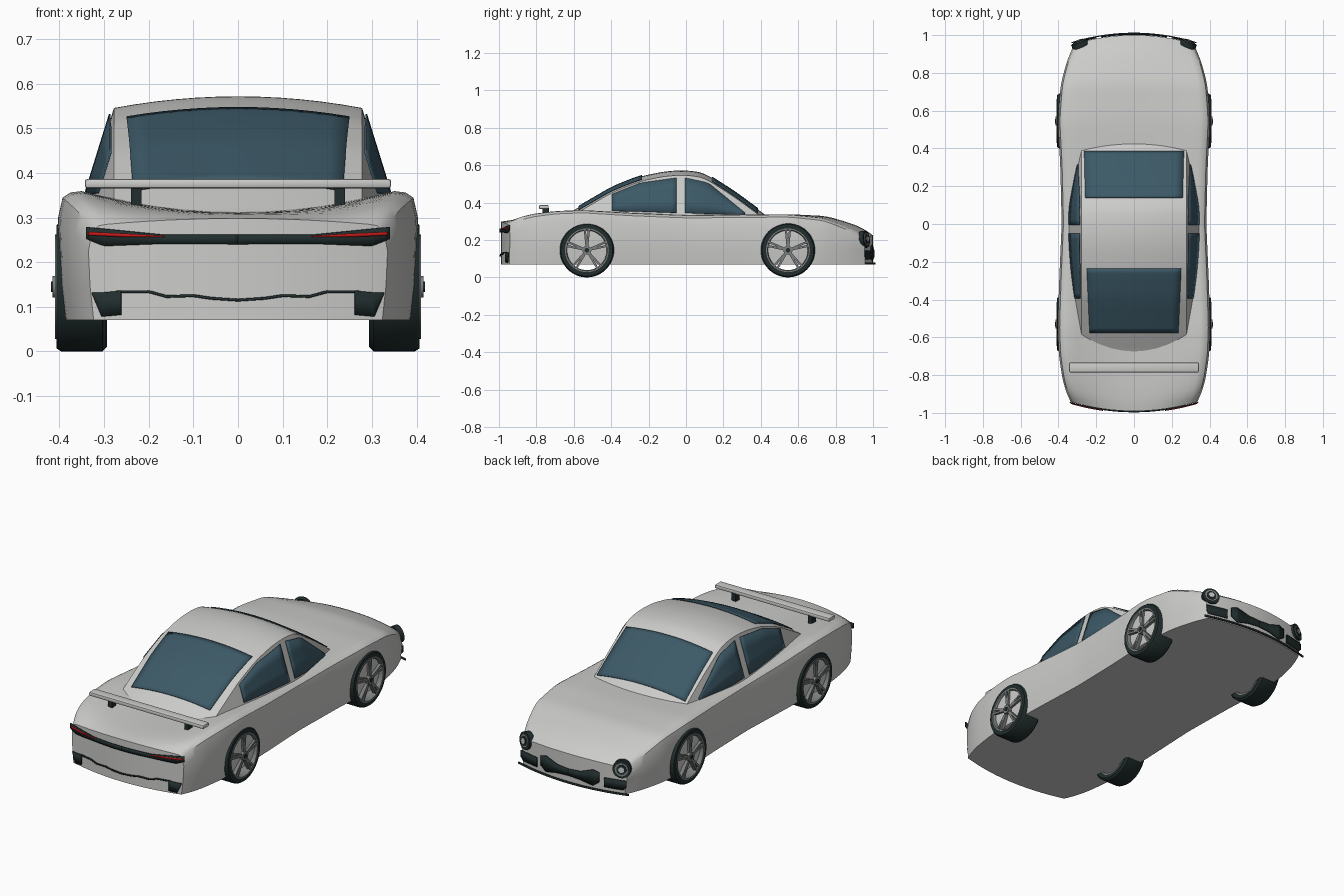
import bpy, bmesh, math
from mathutils import Matrix, Vector

if "Cube" in bpy.data.objects:
    bpy.data.objects.remove(bpy.data.objects["Cube"], do_unlink=True)


def material(name, r, g, b):
    m = bpy.data.materials.new(name)
    m.use_nodes = True
    m.diffuse_color = (r, g, b, 1)
    m.node_tree.nodes["Principled BSDF"].inputs["Base Color"].default_value = (r, g, b, 1)
    return m


PAINT = material("silver paint", .6, .6, .59)
GLASS = material("tinted glass", .045, .1, .135)
BLACK = material("black trim", .015, .026, .026)
RED = material("red lamp", .55, .01, .01)
RIM = material("rim metal", .2, .21, .21)
LENS = material("lamp lens", .55, .56, .56)


def finish(name, bm, mat, thick=0, angle=35):
    bmesh.ops.remove_doubles(bm, verts=bm.verts, dist=1e-5)
    bmesh.ops.recalc_face_normals(bm, faces=bm.faces)
    me = bpy.data.meshes.new(name)
    bm.to_mesh(me)
    bm.free()
    me.materials.append(mat)
    ob = bpy.data.objects.new(name, me)
    bpy.context.collection.objects.link(ob)
    if thick:
        mod = ob.modifiers.new("thickness", "SOLIDIFY")
        mod.thickness, mod.offset = thick, 0
    bpy.ops.object.select_all(action="DESELECT")
    ob.select_set(True)
    bpy.context.view_layer.objects.active = ob
    bpy.ops.object.shade_smooth_by_angle(angle=math.radians(angle))
    return ob


def add_grid(bm, rows):
    vs = [[bm.verts.new(p) for p in row] for row in rows]
    for a, b in zip(vs, vs[1:]):
        for i in range(len(a) - 1):
            bm.faces.new((a[i], a[i + 1], b[i + 1], b[i]))


def grid(name, rows, mat, thick=0):
    bm = bmesh.new()
    add_grid(bm, rows)
    return finish(name, bm, mat, thick)


def lerp_table(table, t):
    for a, b in zip(table, table[1:]):
        if t <= b[0]:
            break
    f = (t - a[0]) / (b[0] - a[0])
    return [p + (q - p) * f for p, q in zip(a[1:], b[1:])]


def smooth_table(table, t):
    # average over a short window rounds the joints of the profile
    k = [lerp_table(table, min(max(t + d, table[0][0]), table[-1][0])) for d in (-.03, 0, .03)]
    return [sum(c) / 3 for c in zip(*k)]


def span(a, b, n):
    return [a + (b - a) * i / n for i in range(n + 1)]


# Body: half width, shoulder height and centre height along the length
BODY = [(-.99, .335, .285, .298), (-.95, .352, .312, .305), (-.85, .378, .338, .31),
        (-.7, .398, .355, .312), (-.55, .404, .36, .315), (-.3, .396, .345, .32),
        (0, .383, .333, .32), (.3, .39, .335, .33), (.55, .403, .338, .338),
        (.75, .388, .318, .328), (.88, .358, .272, .29), (.95, .335, .245, .262),
        (1, .315, .215, .225)]
FLOOR = .07


def bowed(s, x):
    return s - math.copysign(.05 * abs(s) ** 6 * (x / .33) ** 2, s)


def section(s):
    w, zs, zc = smooth_table(BODY, s) if abs(s) < .97 else lerp_table(BODY, s)
    half = [(.965 * w, FLOOR), (.99 * w, .15), (w, zs - .06), (.975 * w, zs - .015), (.93 * w, zs - .003)]
    for u in (.87, .75, .6, .45, .3, .15, 0):
        half.append((u * w, zc + (zs - zc) * (u / .87) ** 2))
    low = [(min(x, .965 * w - .001 * j), FLOOR) for j, (x, z) in enumerate(half)]
    chains = []
    for h in (half, low):
        full = h + [(-x, z) for x, z in h[-2::-1]]
        chains.append([(x, bowed(s, x), z) for x, z in full])
    return chains


bm = bmesh.new()
stations = [section(s) for s in span(-.99, 1, 64)]
for k in (0, 1):
    add_grid(bm, [st[k] for st in stations])
for end in (0, -1):
    add_grid(bm, stations[end])
finish("body", bm, PAINT)

# Cabin: centre line height; the side walls lean in to a fixed roof edge
ROOF = [(-.71, .29), (-.575, .375), (-.395, .48), (-.245, .54), (-.12, .566), (-.03, .573),
        (.05, .568), (.1, .557), (.26, .455), (.4, .352), (.47, .3)]
EDGE, CROWN, LEAN, SILL = .278, .026, .31, .25


def roof_z(x, y):
    return smooth_table(ROOF, y)[0] - CROWN * (x / EDGE) ** 2


def side_x(y, z):
    return EDGE + (roof_z(EDGE, y) - z) * LEAN


rows = []
for y in span(-.71, .47, 60):
    top = [(x, y, roof_z(x, y)) for x in span(-EDGE, EDGE, 12)]
    foot = side_x(y, SILL)
    rows.append([(-foot, y, SILL)] + top + [(foot, y, SILL)])
grid("cabin", rows, PAINT)


# Windscreen and rear window lie on the roof surface
def roof_glass(name, y0, y1, w0, w1):
    rows = []
    for i, y in enumerate(span(y0, y1, 14)):
        w = w0 + (w1 - w0) * i / 14
        rows.append([(x, y, roof_z(x, y) + .005) for x in span(-w, w, 12)])
    grid(name, rows, GLASS, .004)


roof_glass("windscreen", .14, .385, .258, .264)
roof_glass("rear_window", -.575, -.235, .235, .25)

# Side windows: length position, lower and upper height
SIDE = {"rear_side_window": [(-.395, .355, .445), (-.245, .352, .505), (-.05, .345, .532)],
        "front_side_window": [(-.005, .345, .532), (.12, .34, .505), (.315, .335, .345)]}
for side, sx in (("left", 1), ("right", -1)):
    for name, outline in SIDE.items():
        rows = []
        for y in span(outline[0][0], outline[-1][0], 12):
            lo, hi = lerp_table(outline, y)
            rows.append([(sx * (side_x(y, z) + .005), y, z) for z in span(lo, hi, 3)])
        grid(side + "_" + name, rows, GLASS, .004)


# Trim plates that follow the curved nose or tail
def end_plate(name, end, outline, mat, lift=.004, sx=1):
    rows = []
    for x in span(outline[0][0], outline[-1][0], 32):
        lo, hi = lerp_table(outline, x)
        y = bowed(end, x) + math.copysign(lift, end)
        rows.append([(sx * x, y, lo), (sx * x, y, hi)])
    grid(name, rows, mat, .006)


TAIL, NOSE = -.99, 1
for side, sx in (("left", 1), ("right", -1)):
    end_plate(side + "_tail_bar", TAIL, [(0, .24, .262), (.17, .241, .262), (.3, .236, .275),
                                         (.34, .252, .279)], BLACK, .004, sx)
    end_plate(side + "_tail_lamp", TAIL, [(.165, .256, .259), (.25, .256, .264), (.335, .26, .268)],
              RED, .008, sx)
    end_plate(side + "_tail_vent", TAIL, [(.262, .082, .136), (.305, .078, .132), (.326, .128, .132)],
              BLACK, .004, sx)
    end_plate(side + "_tail_crease", TAIL, [(0, .112, .118), (.06, .116, .122), (.1, .122, .128),
                                            (.16, .12, .126), (.2, .131, .137), (.27, .131, .137)],
              BLACK, .003, sx)
    end_plate(side + "_nose_grille", NOSE, [(0, .11, .145), (.07, .105, .15), (.14, .09, .175),
                                            (.175, .115, .165)], BLACK, .004, sx)
    end_plate(side + "_nose_vent", NOSE, [(.2, .095, .145), (.3, .095, .145), (.315, .11, .145)],
              BLACK, .004, sx)
end_plate("front_lip", NOSE, [(-.33, .07, .079), (.33, .07, .079)], BLACK, .01)


# Turned parts: closed profile of (radius, offset) spun about the x axis
def lathe(name, profile, mat, place, steps=48):
    loop = profile + profile[:1]
    rows = [[(o, r * math.cos(a), r * math.sin(a)) for r, o in loop]
            for a in span(0, 2 * math.pi, steps)]
    ob = grid(name, rows, mat)
    ob.matrix_world = place
    return ob


def box(name, size, mat, place, bevel=0):
    bm = bmesh.new()
    bmesh.ops.create_cube(bm, size=1, matrix=Matrix.Diagonal((*size, 1)))
    if bevel:
        bmesh.ops.bevel(bm, geom=bm.edges[:], offset=bevel, segments=2, affect="EDGES", profile=.5)
    ob = finish(name, bm, mat)
    ob.matrix_world = place
    return ob


def disc(r, back, front):
    return [(0, back), (r, back), (r, front), (0, front)]


# Wheels with open five-arm rims
TYRE = [(.116, .297), (.135, .294), (.145, .304), (.145, .396), (.138, .407), (.116, .407)]
BAND = [(.106, .30), (.117, .30), (.117, .410), (.110, .410), (.106, .404)]
for side, turn in (("left", 0), ("right", math.pi)):
    for axle, y in (("rear", -.53), ("front", .545)):
        place = Matrix.Translation((0, y, .145)) @ Matrix.Rotation(turn, 4, "Z")
        tag = side + "_" + axle
        lathe(tag + "_tyre", TYRE, BLACK, place)
        lathe(tag + "_rim", BAND, RIM, place)
        lathe(tag + "_hub", disc(.024, .385, .416), RIM, place, 20)
        lathe(tag + "_hub_cap", disc(.012, .385, .419), BLACK, place, 16)
        for k in range(5):
            for tilt in (-.1, .1):
                spin = Matrix.Rotation(k * math.tau / 5 + tilt, 4, "X")
                box(tag + "_spoke", (.02, .011, .092), RIM,
                    place @ spin @ Matrix.Translation((.4, 0, .064)))

# Round headlamps made of nested rings
for side, sx in (("left", 1), ("right", -1)):
    aim = Vector((sx * .38, .92, .1)).to_track_quat("X", "Z").to_matrix().to_4x4()
    place = Matrix.Translation((sx * .285, .952, .203)) @ aim
    for name, r, front, mat in (("bezel", .046, .014, BLACK), ("ring", .034, .018, RIM),
                                ("bowl", .025, .021, BLACK), ("lens", .015, .024, LENS)):
        lathe(side + "_headlamp_" + name, disc(r, -.015, front), mat, place, 28)

# Rear wing on two posts
box("wing", (.686, .052, .021), PAINT, Matrix.Translation((0, -.76, .376)), .006)
for side, sx in (("left", 1), ("right", -1)):
    box(side + "_wing_post", (.024, .035, .07), BLACK, Matrix.Translation((sx * .228, -.75, .335)))
